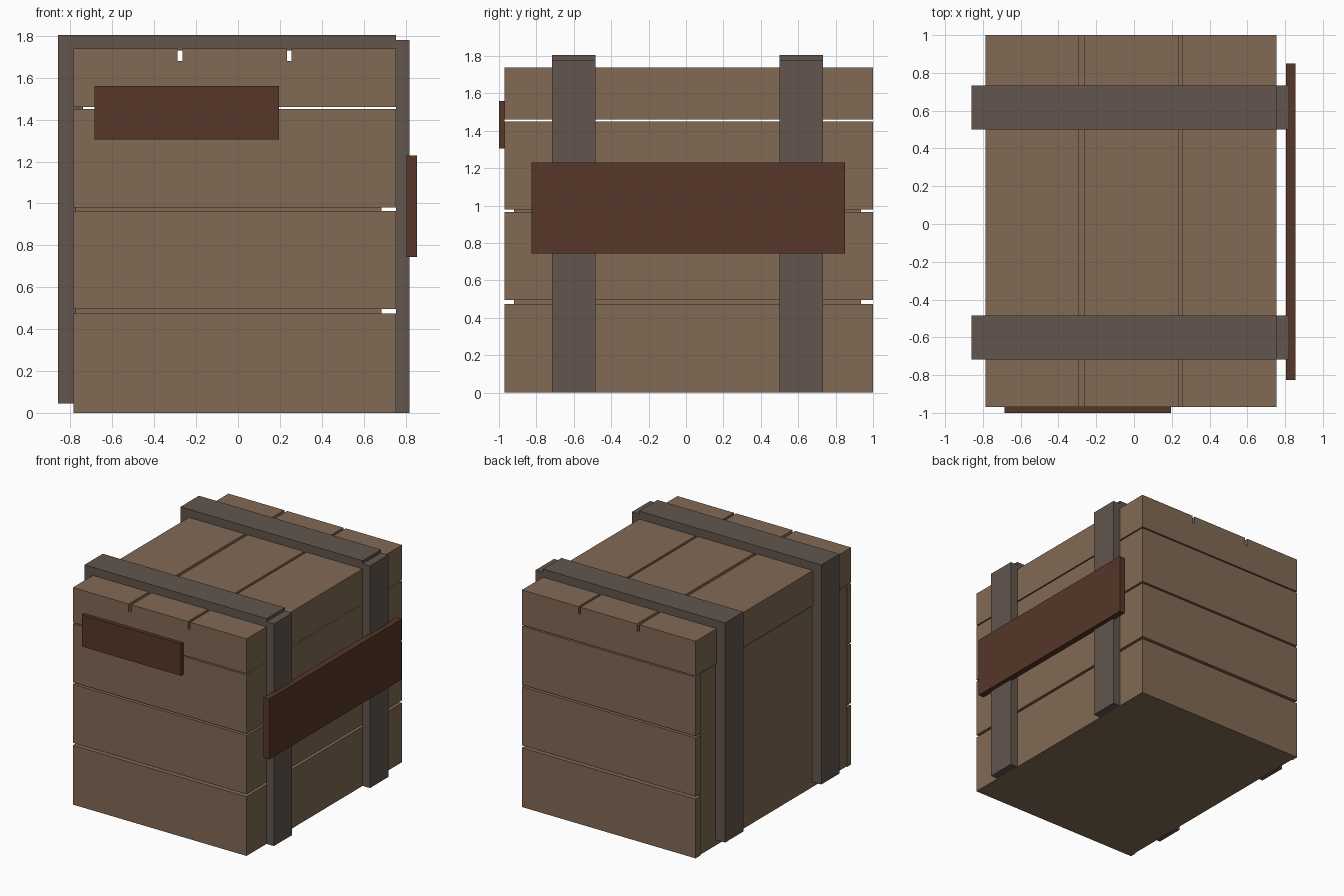
import bpy, bmesh
from mathutils import Vector

if "Cube" in bpy.data.objects:
    bpy.data.objects.remove(bpy.data.objects["Cube"])


def material(name, rgb):
    m = bpy.data.materials.new(name)
    m.diffuse_color = (*rgb, 1)
    m.use_nodes = True
    m.node_tree.nodes["Principled BSDF"].inputs["Base Color"].default_value = m.diffuse_color
    return m


wood = material("crate_wood", (0.223, 0.144, 0.089))
strap = material("strap_wood", (0.122, 0.093, 0.074))
plate = material("plate_wood", (0.093, 0.037, 0.021))


def extrude(name, pts, a, b, mat, axis="z"):
    """Extrude a profile from a to b: (x, y) along z, or (x, z) along y."""
    bm = bmesh.new()
    place = (lambda p: (p[0], p[1], a)) if axis == "z" else (lambda p: (p[0], a, p[1]))
    face = bm.faces.new([bm.verts.new(place(p)) for p in pts])
    ext = bmesh.ops.extrude_face_region(bm, geom=[face])
    offset = Vector((0, 0, b - a)) if axis == "z" else Vector((0, b - a, 0))
    verts = [g for g in ext["geom"] if isinstance(g, bmesh.types.BMVert)]
    bmesh.ops.translate(bm, vec=offset, verts=verts)
    if not any(len(f.verts) == len(pts) and f is not face and face.is_valid for f in bm.faces):
        bm.faces.new(list(bm.verts)[:len(pts)])
    bmesh.ops.recalc_face_normals(bm, faces=bm.faces)
    me = bpy.data.meshes.new(name)
    bm.to_mesh(me)
    bm.free()
    me.materials.append(mat)
    ob = bpy.data.objects.new(name, me)
    bpy.context.collection.objects.link(ob)
    return ob


def box(name, x0, x1, y0, y1, z0, z1, mat):
    return extrude(name, [(x0, y0), (x1, y0), (x1, y1), (x0, y1)], z0, z1, mat)


# Crate extents
L, R, F, B = -0.785, 0.755, -0.97, 1.0
outer = [(L, F), (R, F), (R, B), (L, B)]

# Bottom course closes the underside; its left side is slightly recessed
extrude("bottom_boards", outer + [(L, 0.94), (L + 0.008, 0.94), (L + 0.008, -0.92), (L, -0.92)],
        0, 0.475, wood)

# Upper courses wrap the front, right and back
wrap = outer + [(L, 0.935), (0.685, 0.935), (0.685, -0.92), (L, -0.92)]
for name, z0, z1 in (("middle_boards", 0.495, 0.965), ("upper_boards", 0.98, 1.45)):
    extrude(name, wrap, z0, z1, wood)

# Inner core shows in the seams and as the plain left wall
box("inner_core", L + 0.008, 0.685, -0.92, 0.935, 0.475, 1.45, wood)

# Lid with two grooves running front to back
top, floor = 1.74, 1.68
lid = [(L, 1.46), (R, 1.46), (R, top)]
for g0, g1 in ((0.235, 0.255), (-0.29, -0.265)):
    lid += [(g1, top), (g1, floor), (g0, floor), (g0, top)]
lid.append((L, top))
extrude("lid", lid, F, B, wood, "y")

# Straps: one bent piece over the left and top, one upright on the right
bend = [(-0.86, 0.045), (-0.74, 0.045), (-0.74, 1.73), (R, 1.73), (R, 1.805), (-0.86, 1.805)]
for side, y0, y1 in (("front", -0.717, -0.485), ("back", 0.5, 0.733)):
    extrude(side + "_bent_strap", bend, y0, y1, strap, "y")
    box(side + "_right_strap", R, 0.82, y0, y1, 0, 1.78, strap)

# Dark boards on the front and right
box("front_plate", -0.685, 0.195, -1.0, F, 1.305, 1.56, plate)
box("right_plate", 0.805, 0.855, -0.825, 0.85, 0.745, 1.23, plate)
